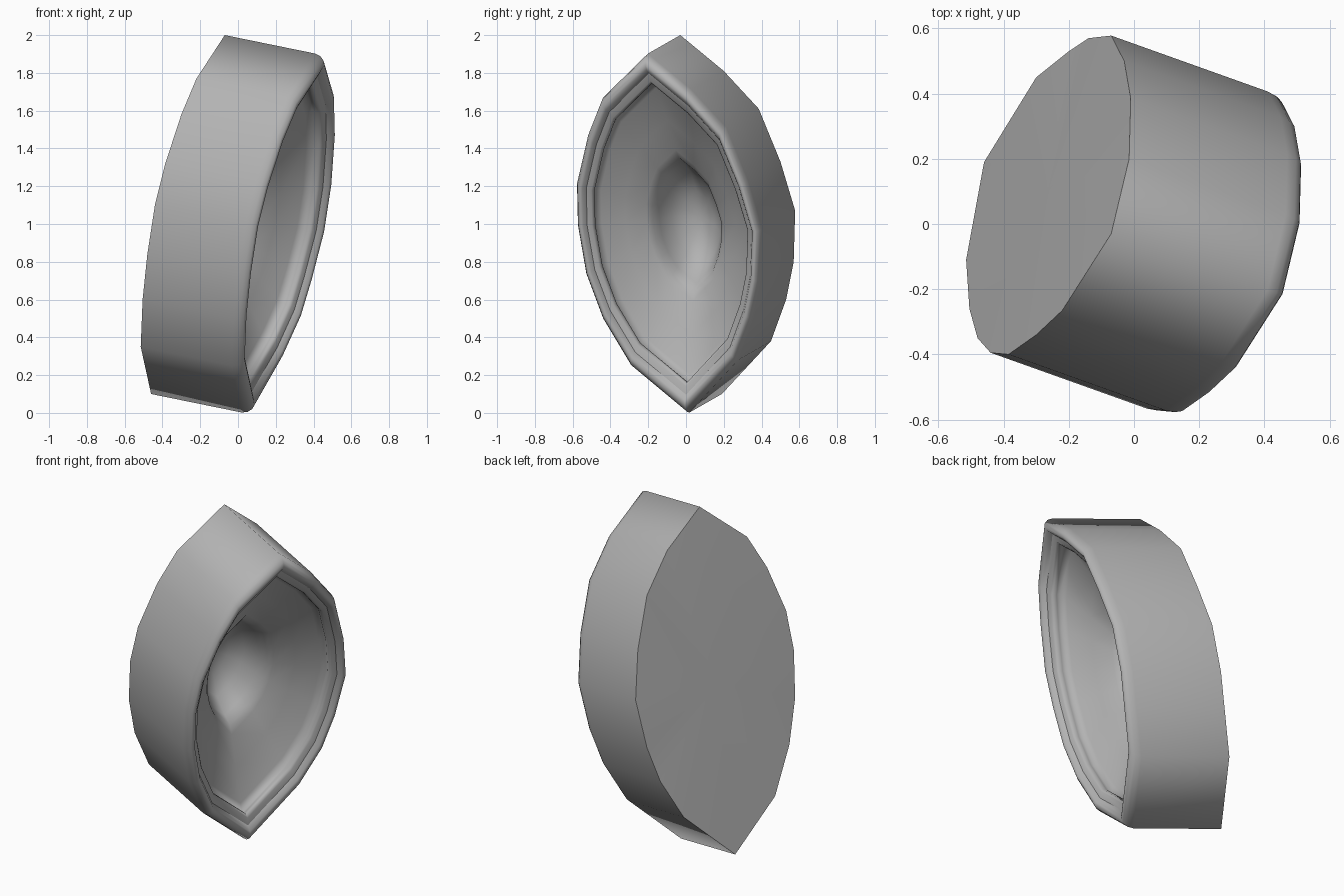
import bpy, bmesh
from mathutils import Vector

if "Cube" in bpy.data.objects:
    bpy.data.objects.remove(bpy.data.objects["Cube"])

# Almond outline of the flat back face, from top tip down +y side and up -y side
OUTLINE = [
    (-0.07, -0.03, 2.00), (-0.015, 0.20, 1.81), (-0.01, 0.385, 1.61), (-0.03, 0.50, 1.33),
    (-0.07, 0.578, 1.07), (-0.14, 0.57, 0.80), (-0.20, 0.53, 0.60), (-0.30, 0.45, 0.38),
    (-0.46, 0.19, 0.10), (-0.515, -0.11, 0.35), (-0.505, -0.26, 0.60), (-0.48, -0.35, 0.84),
    (-0.44, -0.395, 1.10), (-0.385, -0.40, 1.32), (-0.30, -0.34, 1.58), (-0.22, -0.265, 1.77)]
CENTER = Vector((-0.265, 0.10, 1.05))
DEPTH = Vector((0.49, -0.175, -0.10))

# Section from back edge over the rounded rim into the bowl: (scale, depth)
PROFILE = [(1, 0), (1, 0.98), (0.99, 1.04), (0.97, 1.08), (0.945, 1.095), (0.92, 1.08),
           (0.895, 1.03), (0.85, 1.01), (0.835, 0.99), (0.835, 0.95), (0.85, 0.91),
           (0.80, 0.86), (0.60, 0.70), (0.42, 0.57), (0.375, 0.52), (0.34, 0.42),
           (0.27, 0.25), (0.15, 0.14)]
FLOOR = 0.10

bm = bmesh.new()
rings = []
for k, t in PROFILE:
    rings.append([bm.verts.new(CENTER + (Vector(p) - CENTER) * k + DEPTH * t) for p in OUTLINE])
n = len(OUTLINE)

# Wall, rim and bowl
for a, b in zip(rings, rings[1:]):
    for i in range(n):
        j = (i + 1) % n
        bm.faces.new((a[i], a[j], b[j], b[i]))

# Back cap and bowl floor as fans
back = bm.verts.new(CENTER)
floor = bm.verts.new(CENTER + DEPTH * FLOOR)
for i in range(n):
    j = (i + 1) % n
    bm.faces.new((back, rings[0][j], rings[0][i]))
    bm.faces.new((floor, rings[-1][i], rings[-1][j]))
bmesh.ops.recalc_face_normals(bm, faces=bm.faces)

# Smooth everywhere except the back edge and the inner rim crease
for f in bm.faces:
    f.smooth = True
for ring in (rings[0], rings[6]):
    for i in range(n):
        bm.edges.get((ring[i], ring[(i + 1) % n])).smooth = False

mesh = bpy.data.meshes.new("almond_bowl")
bm.to_mesh(mesh)
bm.free()
bowl = bpy.data.objects.new("almond_bowl", mesh)
bpy.context.collection.objects.link(bowl)

# Dark grey finish
grey = bpy.data.materials.new("dark_grey")
grey.diffuse_color = (0.45, 0.45, 0.45, 1)
grey.use_nodes = True
grey.node_tree.nodes["Principled BSDF"].inputs["Base Color"].default_value = grey.diffuse_color
mesh.materials.append(grey)
